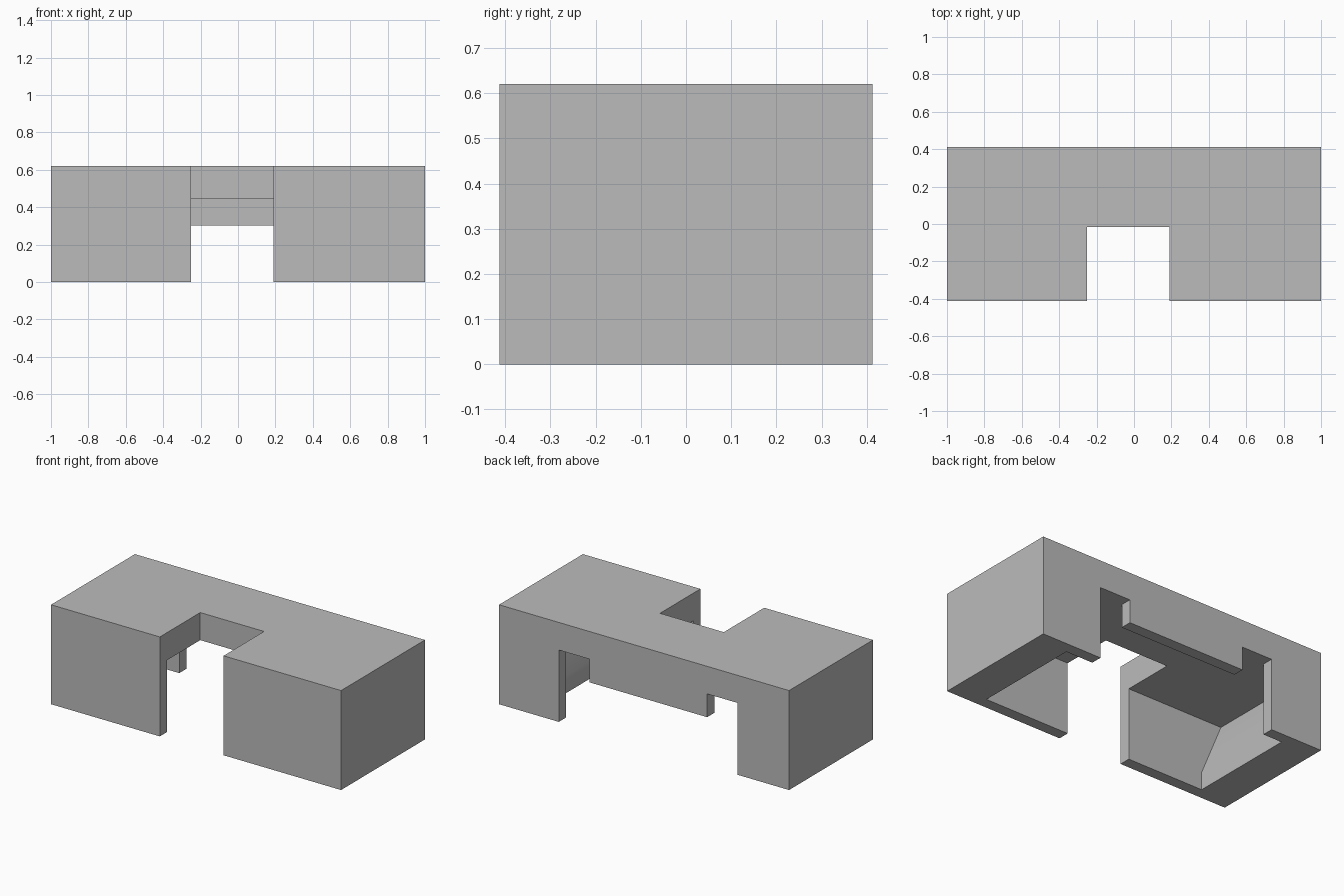
import bpy
import bmesh
import math
from mathutils import Vector

cube = bpy.data.objects.get("Cube")
if cube:
    bpy.data.objects.remove(cube, do_unlink=True)

W, D, H = 1.0, 0.413, 0.62      # half width, half depth, height
CEILING, WALL = 0.448, 0.07     # underside of the top slab, wall thickness
APRON = 0.303                   # lower edge of the back apron

grey = bpy.data.materials.new("plain_grey")
grey.use_nodes = True
colour = (0.5, 0.5, 0.5, 1)
grey.diffuse_color = colour
grey.node_tree.nodes["Principled BSDF"].inputs["Base Color"].default_value = colour


def prism(name, points, offset):
    """Extrude a closed outline of 3D points along an offset."""
    bm = bmesh.new()
    face = bm.faces.new([bm.verts.new(p) for p in points])
    new = bmesh.ops.extrude_face_region(bm, geom=[face])["geom"]
    bmesh.ops.translate(bm, vec=Vector(offset),
                        verts=[v for v in new if isinstance(v, bmesh.types.BMVert)])
    bmesh.ops.recalc_face_normals(bm, faces=bm.faces)
    mesh = bpy.data.meshes.new(name)
    bm.to_mesh(mesh)
    bm.free()
    mesh.materials.append(grey)
    obj = bpy.data.objects.new(name, mesh)
    bpy.context.collection.objects.link(obj)
    return obj


def side_prism(name, profile, y0, y1):
    """Extrude an x-z profile from y0 to y1."""
    return prism(name, [(x, y0, z) for x, z in profile], (0, y1 - y0, 0))


def carve(target, cutter):
    """Subtract a cutter from the target and discard it."""
    cutter.hide_render = True
    mod = target.modifiers.new(cutter.name, "BOOLEAN")
    mod.operation, mod.solver, mod.object = "DIFFERENCE", "EXACT", cutter
    bpy.context.view_layer.objects.active = target
    bpy.ops.object.modifier_apply(modifier=mod.name)
    bpy.data.objects.remove(cutter, do_unlink=True)


# Block with a rectangular bay open to the front
left, right, bay = -0.25, 0.19, -0.015
outline = [(-W, -D), (left, -D), (left, bay), (right, bay),
           (right, -D), (W, -D), (W, D), (-W, D)]
body = prism("desk_body", [(x, y, 0) for x, y in outline], (0, 0, H))

# Hollow underside, with side walls that thin out towards the ceiling
half = [(0.775, -0.1), (0.775, 0.11), (0.914, CEILING)]
cavity = half + [(-x, z) for x, z in reversed(half)]
carve(body, side_prism("cavity_cutter", cavity, WALL - D, D - WALL))

# Back opening: two raised slots either side of a hanging apron
opening = [(0.588, -0.1), (0.588, CEILING), (0.376, CEILING), (0.376, APRON),
           (-0.435, APRON), (-0.435, CEILING), (-0.645, CEILING), (-0.645, -0.1)]
carve(body, side_prism("back_opening_cutter", opening, D - WALL - 0.05, D + 0.1))

# Soften only the shallow bend of the side walls
bpy.ops.object.select_all(action="DESELECT")
body.select_set(True)
bpy.context.view_layer.objects.active = body
bpy.ops.object.shade_smooth_by_angle(angle=math.radians(30))
